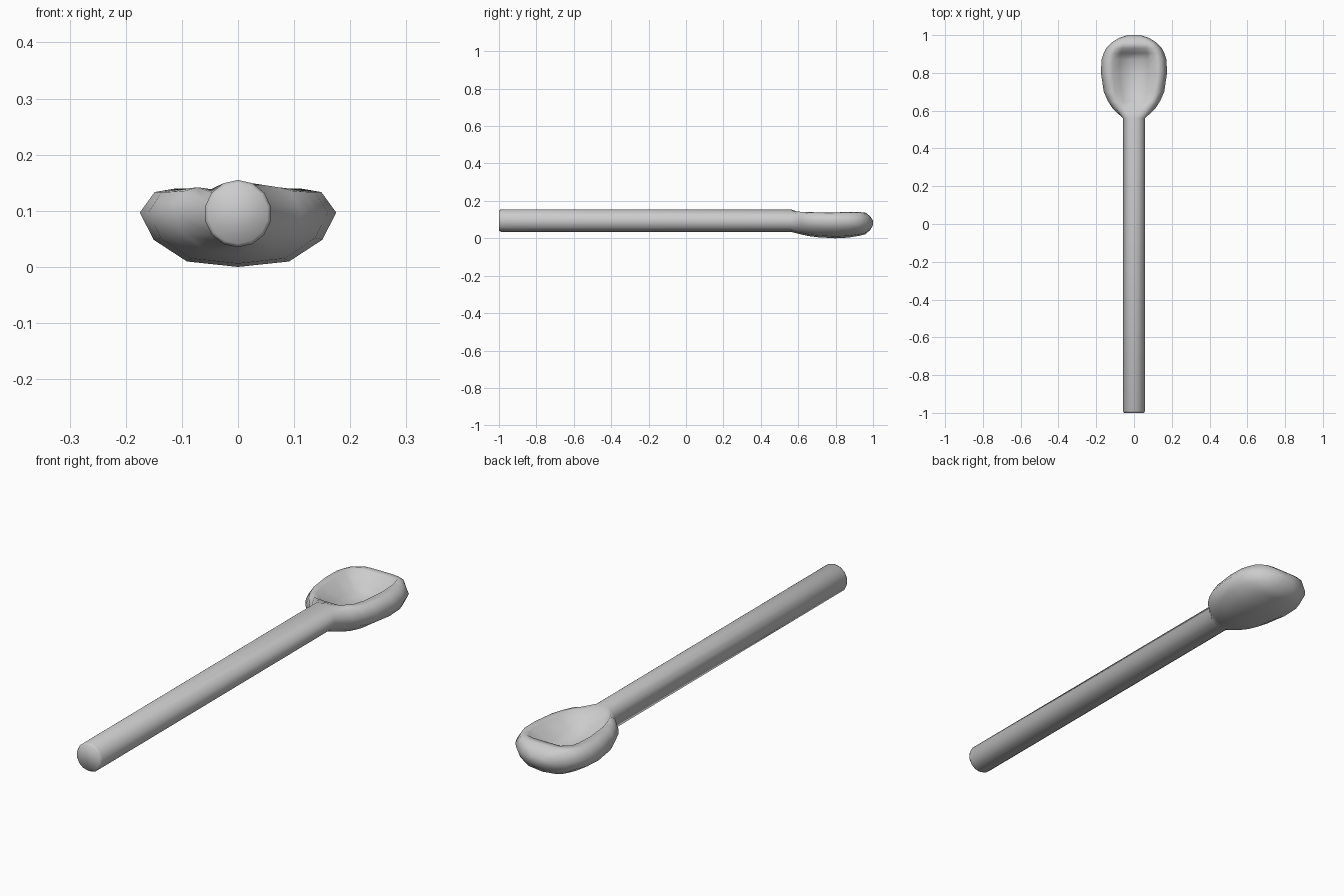
import bpy, bmesh, math

if "Cube" in bpy.data.objects:
    bpy.data.objects.remove(bpy.data.objects["Cube"])

N = 14          # points per cross-section
HANDLE_Z = 0.095


def mirrored_ring(bm, y, half):
    """Ring from a half profile running top centre -> right side -> bottom centre."""
    pts = half + [(-x, z) for x, z in reversed(half[1:-1])]
    return [bm.verts.new((x, y, z)) for x, z in pts]


def handle_half(r):
    return [(r * math.sin(math.pi * i / 7), HANDLE_Z + r * math.cos(math.pi * i / 7))
            for i in range(8)]


def bowl_half(w, bottom, mid, top, floor):
    # floor centre, floor corner, rim inside, rim outside, widest, two underside points, keel
    d = mid - bottom
    return [(0, floor), (0.43 * w, floor + 0.12 * (top - floor)), (0.64 * w, top),
            (0.85 * w, mid + 0.86 * (top - mid)), (w, mid),
            (0.86 * w, bottom + 0.5 * d), (0.52 * w, bottom + 0.1 * d), (0, bottom)]


bm = bmesh.new()
rings = []

# Round handle with a slightly softened end
for y, r in [(-1.0, 0.054), (-0.99, 0.06), (0.56, 0.06)]:
    rings.append(mirrored_ring(bm, y, handle_half(r)))

# Bowl stations: y, half width, bottom, widest height, rim top, cavity floor
stations = [
    (0.61, 0.112, 0.022, 0.096, 0.142, 0.138),
    (0.65, 0.138, 0.013, 0.097, 0.140, 0.100),
    (0.70, 0.160, 0.006, 0.097, 0.139, 0.070),
    (0.80, 0.175, 0.000, 0.097, 0.139, 0.054),
    (0.87, 0.172, 0.004, 0.096, 0.140, 0.060),
    (0.905, 0.160, 0.010, 0.094, 0.140, 0.078),
    (0.93, 0.148, 0.014, 0.092, 0.140, 0.136),
    (0.96, 0.120, 0.022, 0.088, 0.135, 0.137),
    (0.985, 0.080, 0.045, 0.085, 0.115, 0.117),
    (1.0, 0.035, 0.070, 0.083, 0.095, 0.096),
]
for y, *section in stations:
    rings.append(mirrored_ring(bm, y, bowl_half(*section)))

# Skin the sections and close both ends
for a, b in zip(rings, rings[1:]):
    for i in range(N):
        j = (i + 1) % N
        bm.faces.new((a[i], a[j], b[j], b[i]))
bm.faces.new(rings[0])
bm.faces.new(rings[-1])
bmesh.ops.recalc_face_normals(bm, faces=bm.faces)

mesh = bpy.data.meshes.new("spoon")
bm.to_mesh(mesh)
bm.free()
spoon = bpy.data.objects.new("spoon", mesh)
bpy.context.collection.objects.link(spoon)
bpy.context.view_layer.objects.active = spoon
spoon.select_set(True)
bpy.ops.object.shade_smooth_by_angle(angle=math.radians(75))
